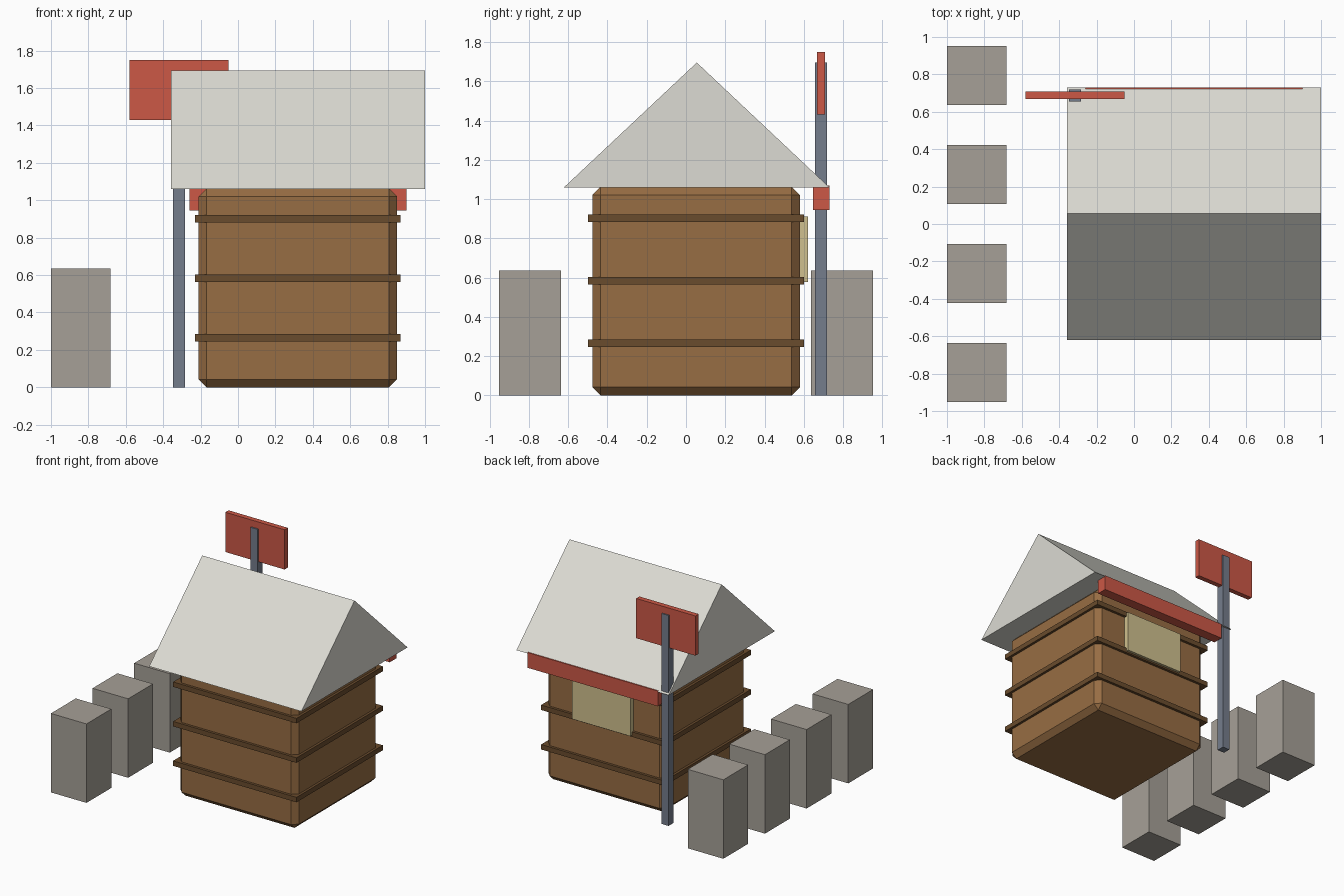
import bpy, bmesh

if "Cube" in bpy.data.objects:
    bpy.data.objects.remove(bpy.data.objects["Cube"])


def lin(c):
    c /= 255
    return c / 12.92 if c <= 0.04045 else ((c + 0.055) / 1.055) ** 2.4


def mat(name, r, g, b):
    m = bpy.data.materials.new(name)
    m.diffuse_color = (lin(r), lin(g), lin(b), 1)
    m.use_nodes = True
    m.node_tree.nodes["Principled BSDF"].inputs["Base Color"].default_value = m.diffuse_color
    return m


TIMBER = mat("timber brown", 151, 109, 67)
DARK = mat("dark band brown", 106, 76, 45)
ROOF = mat("pale roof grey", 220, 219, 211)
RED = mat("sign red", 204, 88, 70)
STEEL = mat("post blue grey", 117, 125, 140)
STONE = mat("pillar grey", 166, 160, 151)
CREAM = mat("window cream", 208, 192, 142)


def finish(name, bm, material):
    bmesh.ops.recalc_face_normals(bm, faces=bm.faces)
    me = bpy.data.meshes.new(name)
    bm.to_mesh(me)
    bm.free()
    me.materials.append(material)
    ob = bpy.data.objects.new(name, me)
    bpy.context.collection.objects.link(ob)
    return ob


def box(name, x, y, z, material, chamfer=0):
    """Box from (min, max) ranges, with optional flat chamfer."""
    bm = bmesh.new()
    bmesh.ops.create_cube(bm, size=1)
    for v in bm.verts:
        v.co = [r[0] if c < 0 else r[1] for c, r in zip(v.co, (x, y, z))]
    if chamfer:
        bmesh.ops.bevel(bm, geom=bm.edges[:], offset=chamfer, segments=1,
                        affect='EDGES', profile=0.5)
    return finish(name, bm, material)


# Chamfered hut body with three bands
box("hut_body", (-0.21, 0.85), (-0.477, 0.58), (0, 1.063), TIMBER, 0.042)
for i, z in enumerate((0.266, 0.584, 0.902)):
    box(f"band_{i + 1}", (-0.23, 0.87), (-0.498, 0.601),
        (z - 0.02, z + 0.02), DARK)

# Gable roof: triangle profile extruded along x
bm = bmesh.new()
profile = [(-0.621, 1.06), (0.73, 1.06), (0.055, 1.695)]
face = bm.faces.new([bm.verts.new((-0.357, y, z)) for y, z in profile])
ext = bmesh.ops.extrude_face_region(bm, geom=[face])["geom"]
bmesh.ops.translate(bm, vec=(1.357, 0, 0),
                    verts=[g for g in ext if isinstance(g, bmesh.types.BMVert)])
finish("roof", bm, ROOF)

# Rear window and the red fascia above it
box("window", (0.06, 0.58), (0.57, 0.622), (0.577, 0.91), CREAM)
box("fascia", (-0.26, 0.90), (0.646, 0.73), (0.945, 1.068), RED)

# Sign on its post
box("sign_post", (-0.347, -0.284), (0.656, 0.718), (0, 1.695), STEEL)
box("sign_board", (-0.58, -0.052), (0.667, 0.708), (1.43, 1.75), RED)

# Row of pillars
for i, y in enumerate((-0.795, -0.265, 0.265, 0.795)):
    box(f"pillar_{i + 1}", (-1.0, -0.683), (y - 0.158, y + 0.158),
        (0, 0.636), STONE)
